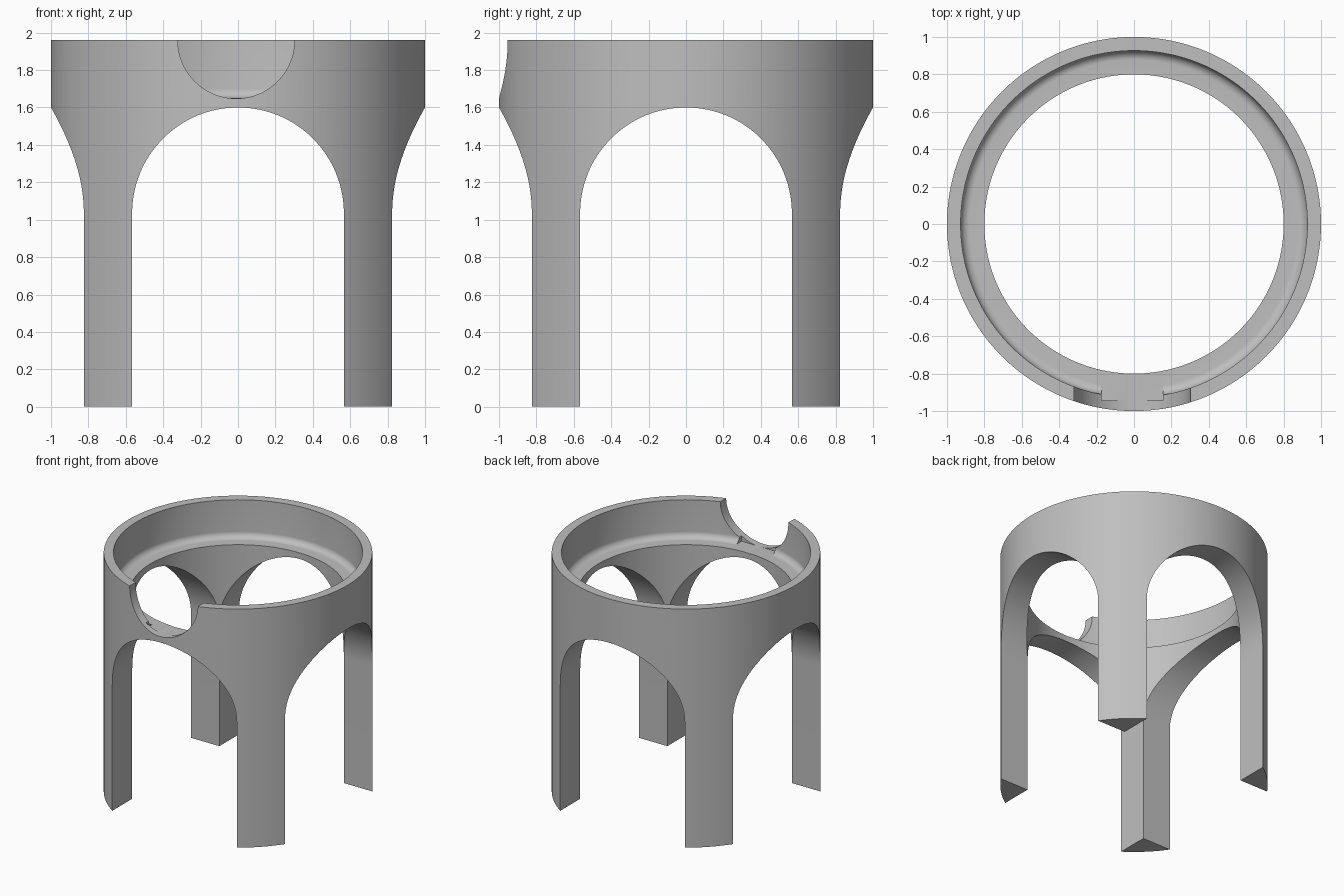
import bpy, bmesh
from math import sin, cos, pi

cube = bpy.data.objects.get("Cube")
if cube:
    bpy.data.objects.remove(cube, do_unlink=True)

OUTER, BORE, WALL = 1.0, 0.8, 0.927
TOP, FLOOR, FILLET = 1.96, 1.65, 0.05
HALF, ARCH_TOP = 0.566, 1.6

gray = bpy.data.materials.new("plain gray")
gray.use_nodes = True
color = (0.52, 0.52, 0.52, 1)
gray.diffuse_color = color
gray.node_tree.nodes["Principled BSDF"].inputs["Base Color"].default_value = color


def add_object(name, bm):
    bmesh.ops.recalc_face_normals(bm, faces=bm.faces)
    mesh = bpy.data.meshes.new(name)
    bm.to_mesh(mesh)
    bm.free()
    obj = bpy.data.objects.new(name, mesh)
    mesh.materials.append(gray)
    bpy.context.collection.objects.link(obj)
    return obj


def revolve(name, profile, steps=192):
    bm = bmesh.new()
    rings = [[bm.verts.new((r * cos(2 * pi * i / steps), r * sin(2 * pi * i / steps), z))
              for r, z in profile] for i in range(steps)]
    n = len(profile)
    for i in range(steps):
        a, b = rings[i], rings[(i + 1) % steps]
        for j in range(n):
            k = (j + 1) % n
            bm.faces.new((a[j], b[j], b[k], a[k]))
    return add_object(name, bm)


def prism(name, outline, start, end):
    """Extrude an x-z outline along y."""
    bm = bmesh.new()
    face = bm.faces.new([bm.verts.new((x, start, z)) for x, z in outline])
    out = bmesh.ops.extrude_face_region(bm, geom=[face])
    verts = [v for v in out["geom"] if isinstance(v, bmesh.types.BMVert)]
    bmesh.ops.translate(bm, verts=verts, vec=(0, end - start, 0))
    return add_object(name, bm)


def arc(cx, cz, radius, a, b, steps):
    return [(cx + radius * cos(a + (b - a) * i / steps),
             cz + radius * sin(a + (b - a) * i / steps)) for i in range(steps + 1)]


# Ring with a stepped, filleted seat inside; the arches turn its lower part into legs
profile = [(BORE, 0), (OUTER, 0), (OUTER, TOP), (WALL, TOP)]
profile += arc(WALL - FILLET, FLOOR + FILLET, FILLET, 0, -pi / 2, 10)
profile += [(BORE, FLOOR)]
stand = revolve("ring_stand", profile)

# Arched openings in both directions
arch = [(-HALF, -0.2), (HALF, -0.2)] + arc(0, ARCH_TOP - HALF, HALF, 0, pi, 64)
slot_y = prism("arch_cutter_front", arch, -1.2, 1.2)
slot_x = prism("arch_cutter_side", arch, -1.2, 1.2)
slot_x.rotation_euler.z = pi / 2

# Round notch in the front wall and the small relief behind it
notch = prism("notch_cutter", arc(-0.01, TOP, 0.312, pi, 2 * pi, 64)
              + [(0.302, 2.2), (-0.322, 2.2)], -1.2, -0.6)
relief = prism("relief_cutter", [(-0.175, FLOOR), (0.155, FLOOR),
                                 (0.155, 1.71), (-0.175, 1.71)], -0.943, -0.78)

bpy.context.view_layer.objects.active = stand
stand.select_set(True)
for cutter in (slot_y, slot_x, notch, relief):
    mod = stand.modifiers.new(cutter.name, "BOOLEAN")
    mod.operation = "DIFFERENCE"
    mod.solver = "EXACT"
    mod.object = cutter
    bpy.context.view_layer.update()
    bpy.ops.object.modifier_apply(modifier=mod.name)
    bpy.data.objects.remove(cutter, do_unlink=True)

bpy.ops.object.shade_smooth_by_angle(angle=pi / 6)
